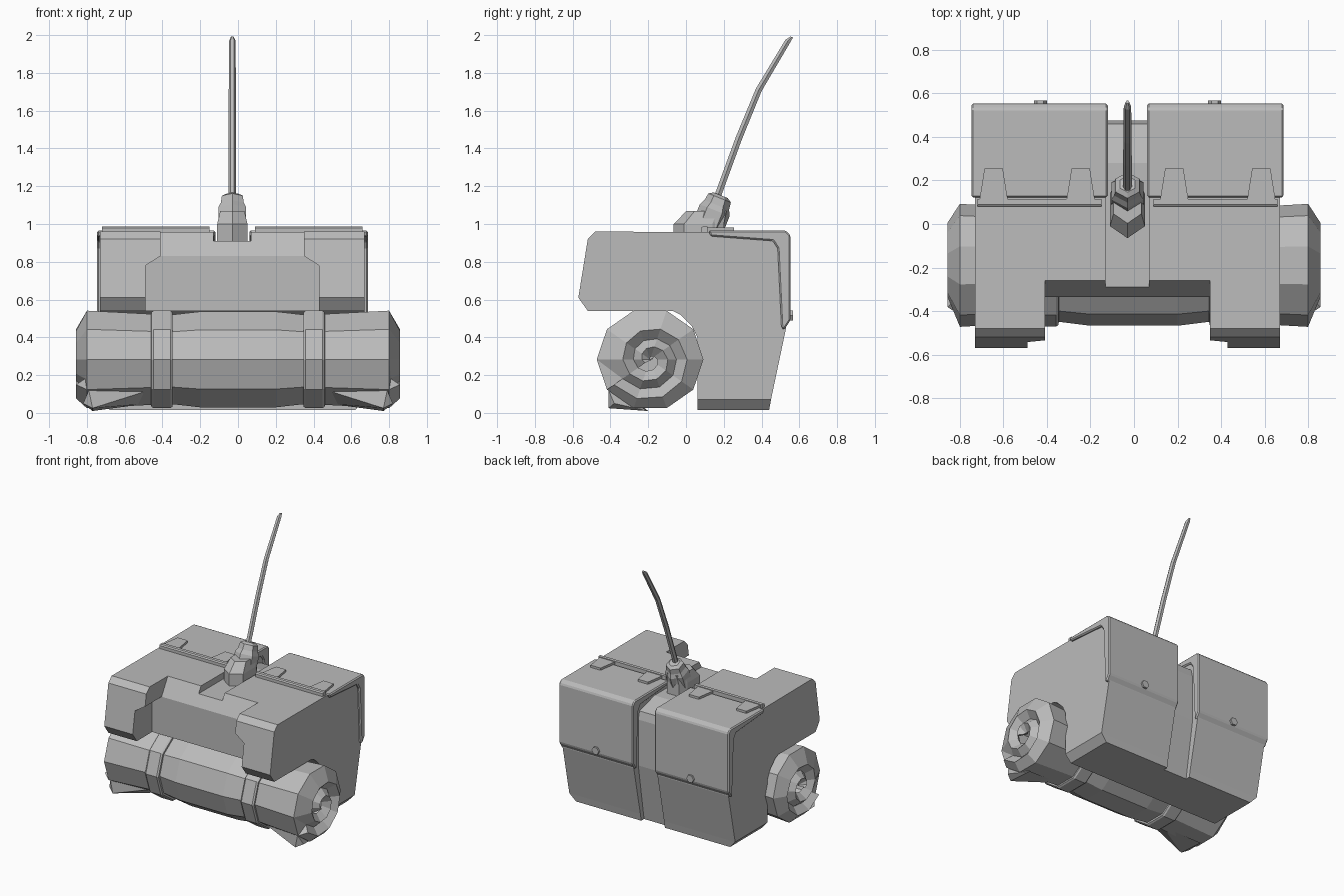
import bpy, bmesh, math
from mathutils import Vector

cube = bpy.data.objects.get("Cube")
if cube:
    bpy.data.objects.remove(cube, do_unlink=True)

MID = -0.03  # centre line of the pack and aerial

gray = bpy.data.materials.new("plain gray")
gray.use_nodes = True
gray.diffuse_color = (0.5, 0.5, 0.5, 1)
gray.node_tree.nodes["Principled BSDF"].inputs["Base Color"].default_value = (0.5, 0.5, 0.5, 1)


def finish(name, bm, bevel=0):
    bmesh.ops.recalc_face_normals(bm, faces=bm.faces)
    mesh = bpy.data.meshes.new(name)
    bm.to_mesh(mesh)
    bm.free()
    mesh.materials.append(gray)
    ob = bpy.data.objects.new(name, mesh)
    bpy.context.collection.objects.link(ob)
    if bevel:
        mod = ob.modifiers.new("bevel", 'BEVEL')
        mod.width, mod.segments = bevel, 1
    return ob


def prism(name, outline, axis, lo, hi, bevel=0):
    """Extrude a 2D outline along an axis: x takes (y, z), y takes (x, z), z takes (x, y)."""
    bm = bmesh.new()
    k = "xyz".index(axis)
    rings = []
    for d in (lo, hi):
        ring = []
        for p in outline:
            co = list(p)
            co.insert(k, d)
            ring.append(bm.verts.new(co))
        rings.append(ring)
        bm.faces.new(ring)
    a, b = rings
    for i in range(len(a)):
        j = (i + 1) % len(a)
        bm.faces.new((a[i], a[j], b[j], b[i]))
    return finish(name, bm, bevel)


def loft(name, rings):
    """Skin a list of equal-sized point rings and cap both ends."""
    bm = bmesh.new()
    loops = [[bm.verts.new(p) for p in ring] for ring in rings]
    n = len(loops[0])
    for a, b in zip(loops, loops[1:]):
        for i in range(n):
            j = (i + 1) % n
            bm.faces.new((a[i], a[j], b[j], b[i]))
    bm.faces.new(loops[0])
    bm.faces.new(loops[-1])
    return finish(name, bm)


def hull(name, points):
    bm = bmesh.new()
    for p in points:
        bm.verts.new(p)
    bmesh.ops.convex_hull(bm, input=bm.verts)
    bmesh.ops.dissolve_limit(bm, angle_limit=0.02, verts=bm.verts, edges=bm.edges)
    return finish(name, bm)


def cut(target, cutter):
    mod = target.modifiers.new("cut", 'BOOLEAN')
    mod.operation, mod.object, mod.solver = 'DIFFERENCE', cutter, 'EXACT'
    cutter.hide_render = True
    cutter.hide_set(True)
    cutter.display_type = 'WIRE'


# Pack body, with the front opening and the central channel cut out
body = prism("pack_body", [
    (-0.57, 0.61), (-0.52, 0.92), (-0.48, 0.96), (0.5, 0.955), (0.53, 0.92), (0.53, 0.45),
    (0.45, 0.07), (0.06, 0.07), (0.06, 0.4), (0.03, 0.46), (-0.03, 0.52), (-0.07, 0.54),
    (-0.52, 0.54)], 'x', MID - 0.7, MID + 0.7)
front_half = [(0.46, 0.5), (0.46, 0.78), (0.38, 0.83)]
front_cutter = prism("front_cutter",
                     [(MID + x, z) for x, z in front_half] +
                     [(MID - x, z) for x, z in reversed(front_half)], 'y', -0.7, -0.335)
slope_cutter = prism("slope_cutter", [(-0.7, 0.8), (-0.335, 0.83), (-0.26, 0.96), (-0.237, 1.0),
                                      (-0.7, 1.0)], 'x', MID - 0.38, MID + 0.38)
channel_cutter = prism("channel_cutter", [
    (-0.6, 0.91), (0.28, 0.91), (0.46, 0.86), (0.475, 0.8), (0.475, 0.45), (0.4, -0.02),
    (0.7, -0.1), (0.7, 1.1), (-0.6, 1.1)], 'x', MID - 0.1, MID + 0.1)
for cutter in (front_cutter, slope_cutter, channel_cutter):
    cut(body, cutter)

# Tapered foot below the body
foot = loft("pack_foot", [
    [(MID + sx * w, y, z) for sx, y in ((-1, 0.06), (1, 0.06), (1, back), (-1, back))]
    for w, back, z in ((0.65, 0.44, 0.015), (0.7, 0.45, 0.07))])
cut(foot, channel_cutter)

# Two wraparound lids with hinges and a button each
lid_profile = [(0.12, 0.965), (0.53, 0.965), (0.553, 0.94), (0.553, 0.49), (0.52, 0.44), (0.505, 0.45),
               (0.485, 0.87), (0.46, 0.91), (0.13, 0.935)]
for side, s in (("right", -1), ("left", 1)):
    lo, hi = sorted((MID + s * 0.09, MID + s * 0.717))
    prism(side + "_lid", lid_profile, 'x', lo, hi, bevel=0.008)
    lo, hi = sorted((MID + s * 0.12, MID + s * 0.69))
    prism(side + "_hinge_bar", [(0.08, 0.95), (0.08, 0.98), (0.09, 0.987), (0.115, 0.987),
                                (0.115, 0.95)], 'x', lo, hi)
    for label, off in (("inner", 0.215), ("outer", 0.615)):
        x = MID + s * off
        prism(f"{side}_{label}_hinge_plate", [(x - 0.065, 0.11), (x + 0.065, 0.11),
                                              (x + 0.042, 0.255), (x - 0.042, 0.255)],
              'z', 0.95, 0.982)
    button = [(MID + s * 0.4 + 0.03 * math.cos(i * math.pi / 3),
               0.515 + 0.03 * math.sin(i * math.pi / 3)) for i in range(6)]
    prism(side + "_lid_button", button, 'y', 0.54, 0.567)

# Aerial mount: stepped lower block and tilted socket
low_outline = [(0, -0.065), (0.08, -0.01), (0.08, 0.14), (0.05, 0.2)]


def mirrored(outline, z, scale=1, shift=0):
    pts = [(MID + x * scale, y * scale + shift, z) for x, y in outline]
    return pts + [(2 * MID - x, y, zz) for x, y, zz in reversed(pts) if x > MID]


loft("aerial_mount", [mirrored(low_outline, 0.9), mirrored(low_outline, 1.0),
                      mirrored(low_outline, 1.07, 0.8, 0.055)])
axis = Vector((0, 0.37, 0.93))
across = Vector((0, 0.93, -0.37))


def hexagon(centre, radius, along, turn=0.0):
    return [Vector(centre) + Vector((math.cos(a) * radius, 0, 0)) + along * (math.sin(a) * radius)
            for a in (turn + i * math.pi / 3 for i in range(6))]


base = Vector((MID, 0.115, 0.98))
loft("aerial_socket", [hexagon(base + axis * d, r, across, math.pi / 6)
                       for d, r in ((0, 0.085), (0.1, 0.085), (0.13, 0.07), (0.17, 0.064), (0.185, 0.04))])

# Bent aerial rod
path = [(0.15, 1.1), (0.28, 1.455), (0.385, 1.71), (0.54, 1.97), (0.56, 1.99)]
loft("aerial_rod", [hexagon((MID, y, z), r, across) for (y, z), r in
                    zip(path, (0.02, 0.02, 0.019, 0.017, 0.008))])

# Bedroll: ten-sided barrel whose ends coil inward
N = 10
CY, CZ = -0.19, 0.283


def rim(x, r, i):
    a = math.radians(216) + i * math.tau / N
    return (x, CY + r * 1.02 * math.cos(a), CZ + r * math.sin(a) * 0.98)


def ring(x, r):
    return [rim(x, r, i) for i in range(N)]


stations = [(0.8, 0.277), (0.46, 0.258), (0.34, 0.255), (0.2, 0.272)]
stations = [(-x, r) for x, r in stations] + stations[::-1]
bm = bmesh.new()
loops = [[bm.verts.new(p) for p in ring(x, r)] for x, r in stations]
for a, b in zip(loops, loops[1:]):
    for i in range(N):
        j = (i + 1) % N
        bm.faces.new((a[i], a[j], b[j], b[i]))
# Each end alternates raised ridge and sunken groove along a spiral
TURNS = 2
for s, edge in ((-1, loops[0]), (1, loops[-1])):
    total = N * TURNS
    groove = list(edge) + [bm.verts.new(rim(s * 0.81, 0.277 - 0.1 * i / N, i))
                           for i in range(N, total + N + 1)]
    ridge = [bm.verts.new(rim(s * 0.857, 0.232 - 0.1 * i / N, i)) for i in range(total + 1)]
    bm.faces.new((edge[-1], edge[0], groove[N]))
    for i in range(total):
        bm.faces.new((groove[i], groove[i + 1], ridge[i + 1], ridge[i]))
        bm.faces.new((ridge[i], ridge[i + 1], groove[i + N + 1], groove[i + N]))
    bm.faces.new((edge[0], ridge[0], groove[N]))
finish("bedroll", bm)

# Straps and loose blanket corners, one pair per side
for side, s in (("right", -1), ("left", 1)):
    x = s * 0.403
    loft(side + "_strap", [ring(x + d, r) for d, r in
                           ((-0.058, 0.25), (-0.056, 0.268), (-0.045, 0.276), (0.045, 0.276),
                            (0.056, 0.268), (0.058, 0.25))])
    hull(side + "_blanket_corner", [
        (s * 0.77, -0.41, 0.025), (s * 0.82, -0.38, 0.05), (s * 0.77, -0.2, 0.01),
        (s * 0.79, -0.41, 0.12), (s * 0.47, -0.37, 0.12), (s * 0.47, -0.25, 0.05)])
